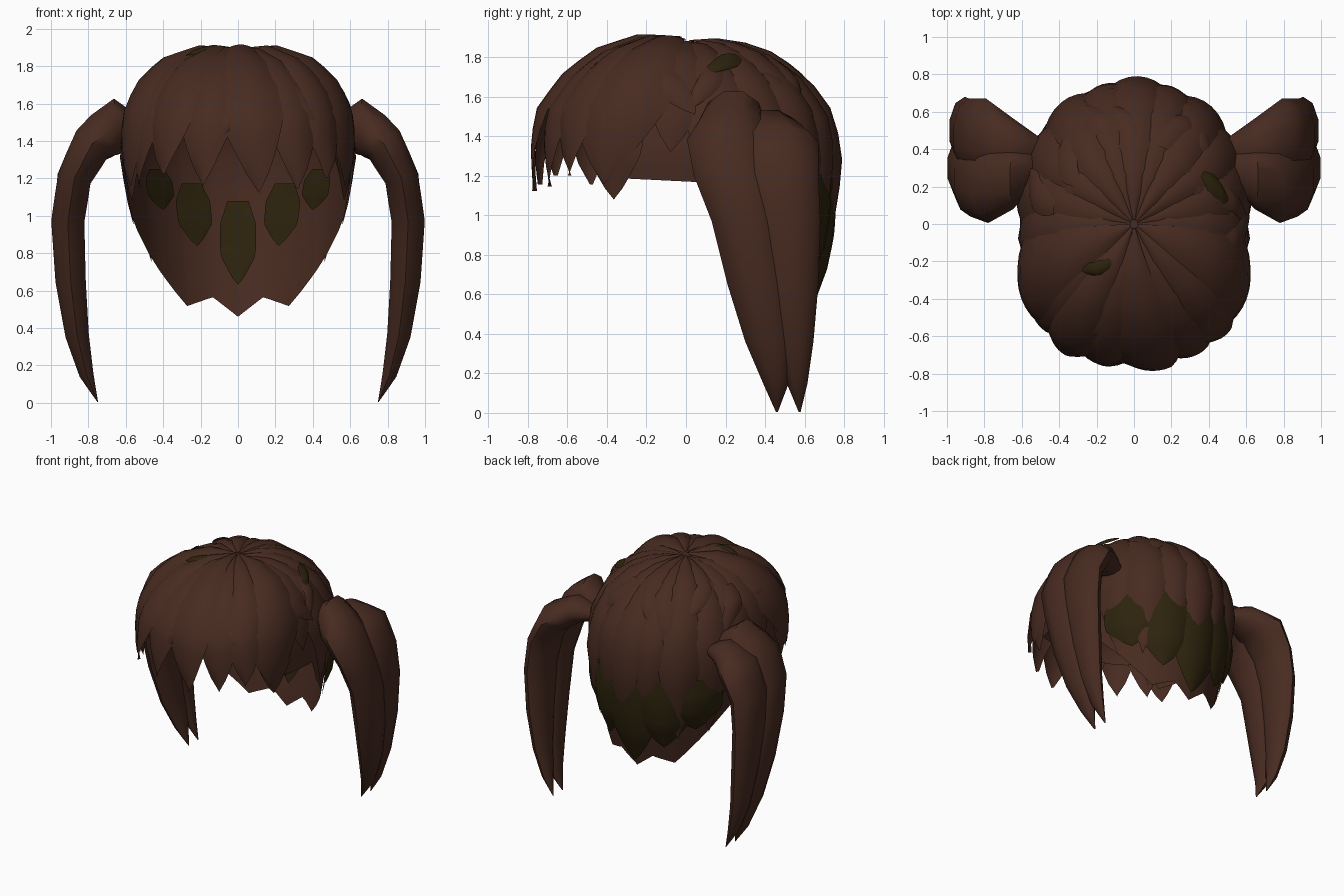
import bpy
import random
from math import sin, cos, radians, pi
from mathutils import Vector

random.seed(4)
cube = bpy.data.objects.get("Cube")
if cube:
    bpy.data.objects.remove(cube)


def make_material(name, color):
    material = bpy.data.materials.new(name)
    material.use_nodes = True
    material.diffuse_color = color
    shader = material.node_tree.nodes["Principled BSDF"]
    shader.inputs["Base Color"].default_value = color
    shader.inputs["Roughness"].default_value = 0.9
    return material


brown = make_material("dark_brown", (0.064, 0.024, 0.015, 1))
olive = make_material("dark_olive", (0.026, 0.017, 0.004, 1))

# Head profile from crown to nape: side reach, front/back reach, height
PROFILE = [(0, 0, 1.87), (.32, .29, 1.875), (.62, .55, 1.8), (.83, .77, 1.67),
           (.95, .935, 1.5), (1, .985, 1.3), (.97, .975, 1.08), (.92, .93, .86),
           (.87, .87, .65), (.82, .82, .46)]
HALF_X, HALF_Y = 0.63, 0.76


def interpolate(table, u):
    """Piecewise linear lookup in an evenly spaced table."""
    u = max(0, min(u, len(table) - 1.001))
    i = int(u)
    return Vector(table[i]).lerp(Vector(table[i + 1]), u - i)


def head_point(angle, u, lift=0):
    """Point on the head; angle 0 is the front, 90 is the left side."""
    s, c = sin(radians(angle)), cos(radians(angle))
    power = 2.5 if c > 0 else 2.05
    k = (abs(s) ** power + abs(c) ** power) ** (-1 / power)
    reach_x, reach_y, z = interpolate(PROFILE, u)
    p = Vector((HALF_X * reach_x * s * k, -HALF_Y * reach_y * c * k, z))
    out = Vector((p.x, p.y, max(0, z - 1.2)))
    return p + out.normalized() * lift


def grid_object(name, rows, material, closed=False):
    """Skin a list of equally long point rows."""
    n = len(rows[0])
    faces = []
    for r in range(len(rows) - 1):
        for i in range(n if closed else n - 1):
            j = (i + 1) % n
            faces.append((r * n + i, (r + 1) * n + i, (r + 1) * n + j, r * n + j))
    mesh = bpy.data.meshes.new(name)
    mesh.from_pydata([p for row in rows for p in row], [], faces)
    mesh.materials.append(material)
    obj = bpy.data.objects.new(name, mesh)
    bpy.context.collection.objects.link(obj)
    bpy.ops.object.select_all(action='DESELECT')
    obj.select_set(True)
    bpy.context.view_layer.objects.active = obj
    bpy.ops.object.shade_smooth_by_angle(angle=radians(50))


def lock(name, start, tip, u_start, u_tip, half, lift=0, bulge=.036,
         material=brown, leaf=False, tilt=0, steps=12, across=6):
    """Arched, pointed strand lying on the head."""
    rows = []
    for r in range(steps + 1):
        t = r / steps
        width = half * min(1, (1 - t) / .36) ** .8
        if leaf:
            width *= min(1, .55 + t * 1.6)
        center = start + (tip - start) * t ** 1.5
        u = u_start + (u_tip - u_start) * t
        row = []
        for i in range(across + 1):
            v = 2 * i / across - 1
            arch = bulge * (1 - v * v) * min(1, .2 + 2 * t, (1 - t) * 3)
            row.append(head_point(center + v * width, u,
                                  lift + arch + tilt * v * t))
        rows.append(row)
    grid_object(name, rows, material)


# Inner cap: open at the face, long and jagged at the nape
HEM = [(0, 4.3), (50, 4.4), (60, 5.5), (95, 5.6), (103, 6.4), (125, 7.5),
       (148, 8.7), (165, 8.45), (180, 9)]


def hem(angle):
    for (a, low), (b, high) in zip(HEM, HEM[1:]):
        if abs(angle) <= b:
            return low + (high - low) * (abs(angle) - a) / (b - a)


columns = sorted({s * a for a, _ in HEM for s in (-1, 1)}
                 | set(range(-180, 181, 10)))
cap_rows = [[head_point(a, hem(a) * r / 18, -.02) for a in columns]
            for r in range(19)]
grid_object("inner_cap", cap_rows, brown)

# Fringe: start angle, tip angle, tip position, half width, lift
FRINGE = [(2, 10, 5.8, 17, .028), (-14, -17, 5.65, 16, .01),
          (24, 29, 5.7, 15, .006), (-32, -36, 5.45, 15, .02),
          (42, 44, 5.45, 14, .018), (-48, -53, 5.65, 14, .002)]
for i, (a, b, u, half, lift) in enumerate(FRINGE):
    lock(f"fringe_lock_{i + 1}", a, b, .1, u, half, lift, tilt=.012)

# Wide locks over the temples, short ones above the ears
for side, word in ((1, "left"), (-1, "right")):
    lock(f"{word}_temple_lock", side * 67, side * 59, .1, 5.65, 21, .016, .045)
    lock(f"{word}_temple_under_lock", side * 62, side * 62, 3, 6, 11, 0, .02)
    lock(f"{word}_ear_lock", side * 88, side * 84, .1, 4.9, 15, -.006, .03)
    lock(f"{word}_ear_back_lock", side * 104, side * 108, .1, 6.6, 16, -.008)
    lock(f"{word}_under_lock", side * 120, side * 124, .1, 7.5, 13, -.01, .03)

# Back locks, alternating in length
for i in range(7):
    a = 126 + i * 18
    lock(f"back_lock_{i + 1}", a, a + random.uniform(-5, 5), .1,
         6.9 + .7 * (i % 2), 13, .01 * (i % 2), .033)

# Olive locks below the back layer, showing outside and inside
for i, turn in enumerate((0, 25, -25, 47, -47)):
    bend = abs(turn)
    lock(f"nape_lock_{i + 1}", 180 + turn, 180 + turn, 5.4, 8.75 - bend / 32, 17,
         0, .036, olive, True)
    lock(f"nape_inside_{i + 1}", 180 + turn, 180 + turn * .93, 6 - bend / 60,
         8.1 - bend / 25, 10, -.035, -.01, olive, True)

# Loose shards over the crown
for i in range(14):
    a = i * 360 / 14 + random.uniform(-9, 9)
    u = random.uniform(1.6, 3)
    lock(f"loose_shard_{i + 1}", a, a + random.choice((-1, 1)) * 14, u,
         u + random.uniform(1.3, 2.2), random.uniform(5, 9), .024, .016, leaf=True)
for i, (a, u) in enumerate(((-35, .95), (118, 2.1))):
    lock(f"olive_shard_{i + 1}", a, a - 15, u, u + .7, 9, .035, .015, olive, True)

# Pigtail strands: x, z, half thickness, front y, back y
FRONT_STRAND = [(.5, 1.42, .04, .25, .38), (.645, 1.48, .155, .08, .4),
                (.78, 1.385, .115, .005, .42), (.875, 1.2, .095, .04, .43),
                (.91, .97, .093, .13, .47), (.895, .65, .085, .21, .52),
                (.86, .36, .066, .3, .54), (.81, .15, .04, .39, .52),
                (.75, .005, .002, .455, .465)]
BACK_STRAND = [(.5, 1.42, .04, .34, .46), (.64, 1.44, .1, .28, .56),
               (.79, 1.37, .11, .25, .67), (.88, 1.2, .092, .27, .67),
               (.905, .97, .086, .32, .68), (.89, .65, .08, .39, .67),
               (.857, .36, .06, .45, .645), (.807, .15, .036, .51, .615),
               (.75, .005, .002, .57, .58)]


def strand(name, path, side, sides=10):
    rows = []
    for i in range(2 * len(path) - 1):
        x, z, thick, front, back = interpolate(path, i / 2)
        before = interpolate(path, i / 2 - .5)
        after = interpolate(path, i / 2 + .5)
        along = Vector((after[0] - before[0], after[1] - before[1])).normalized()
        row = []
        for k in range(sides):
            a = 2 * pi * k / sides
            d = thick * sin(a)
            y = (front + back) / 2 + cos(a) * (back - front) / 2
            row.append((side * (x - along.y * d), y, max(0, z + along.x * d)))
        rows.append(row if side > 0 else row[::-1])
    grid_object(name, rows, brown, closed=True)


for side, word in ((1, "left"), (-1, "right")):
    strand(f"{word}_pigtail_front", FRONT_STRAND, side)
    strand(f"{word}_pigtail_back", BACK_STRAND, side)
